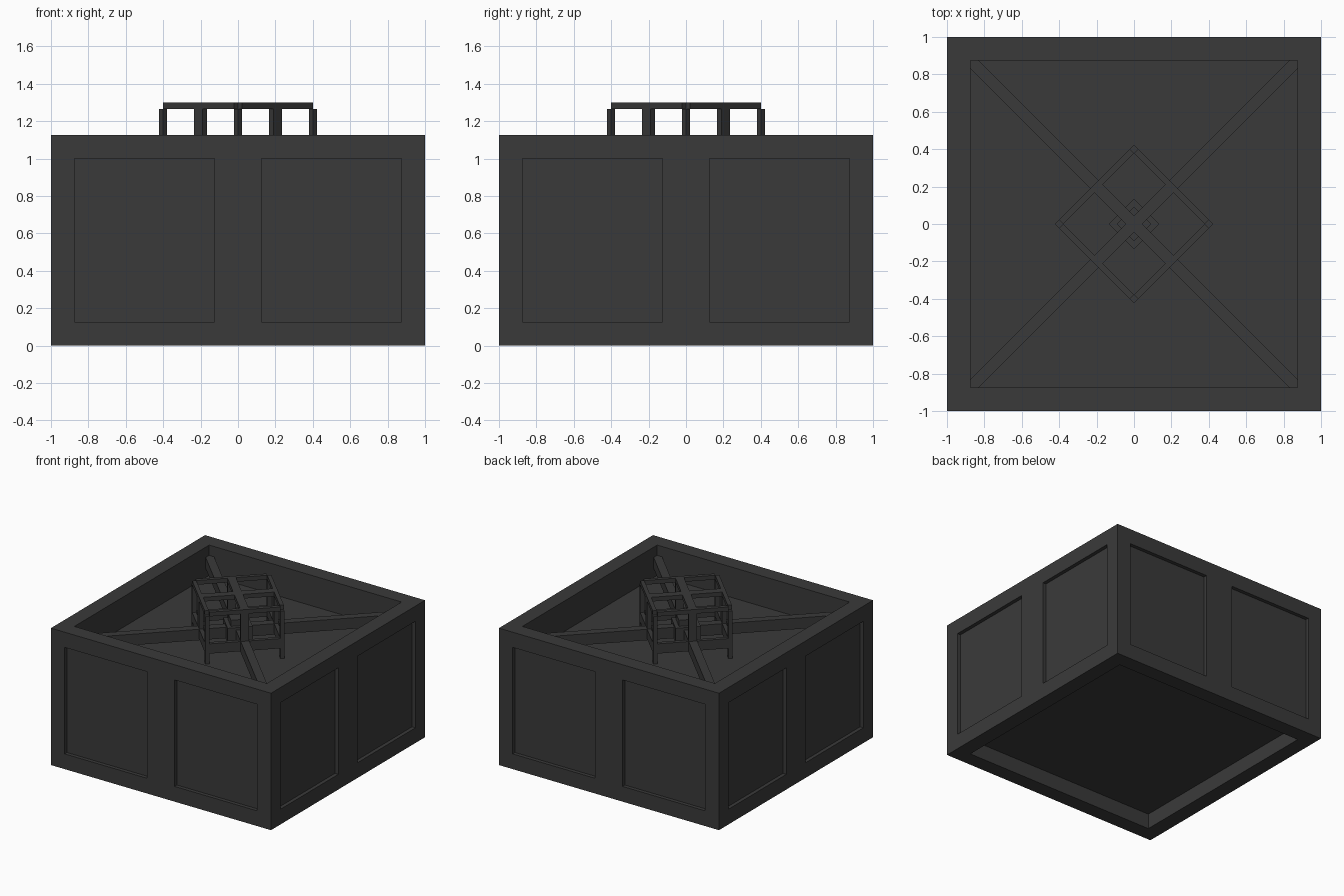
import bpy, bmesh, math
from mathutils import Matrix, Vector

if "Cube" in bpy.data.objects:
    bpy.data.objects.remove(bpy.data.objects["Cube"])

iron = bpy.data.materials.new("charcoal_iron")
iron.diffuse_color = (0.042, 0.042, 0.042, 1)
iron.use_nodes = True
iron.node_tree.nodes["Principled BSDF"].inputs["Base Color"].default_value = iron.diffuse_color


def make(name, boxes, turn=0.0):
    """One object from boxes (x0, x1, y0, y1, z0, z1), turned about z."""
    bm = bmesh.new()
    for x0, x1, y0, y1, z0, z1 in boxes:
        size = Matrix.Diagonal((x1 - x0, y1 - y0, z1 - z0, 1))
        mid = Matrix.Translation(((x0 + x1) / 2, (y0 + y1) / 2, (z0 + z1) / 2))
        bmesh.ops.create_cube(bm, size=1, matrix=mid @ size)
    bmesh.ops.rotate(bm, verts=bm.verts, cent=Vector((0, 0, 0)),
                     matrix=Matrix.Rotation(turn, 3, 'Z'))
    mesh = bpy.data.meshes.new(name)
    bm.to_mesh(mesh)
    bm.free()
    mesh.materials.append(iron)
    ob = bpy.data.objects.new(name, mesh)
    bpy.context.collection.objects.link(ob)
    return ob


def around(box):
    """Repeat a box four times about z in quarter turns."""
    x0, x1, y0, y1, z0, z1 = box
    return [box, (-y1, -y0, x0, x1, z0, z1),
            (-x1, -x0, -y1, -y0, z0, z1), (y0, y1, -x1, -x0, z0, z1)]


# Housing: solid block with top tray, underside hollow and side panels cut in
H = 1.125
housing = make("housing", [(-1, 1, -1, 1, 0, H)])
cuts = [(-.875, .875, -.875, .875, .875, 1.3),
        (-.875, .875, -.875, .875, -.2, .125)]
for x in (-.875, .125):
    cuts += around((x, x + .75, -1.2, -.97, .125, 1.0))
cutter = make("recess_cutter", cuts)
cutter.hide_render = True
mod = housing.modifiers.new("recesses", 'BOOLEAN')
mod.operation = 'DIFFERENCE'
mod.solver = 'EXACT'
mod.object = cutter
deps = bpy.context.evaluated_depsgraph_get()
cut_mesh = bpy.data.meshes.new_from_object(housing.evaluated_get(deps))
housing.modifiers.clear()
housing.data = cut_mesh
bpy.data.objects.remove(cutter)

# Everything in the tray is turned 45 degrees
D = math.radians(45)
OUT, INN, W = .299, .268, .032

# Diagonal support beams crossing the tray
make("support_beams", [(-1.25, 1.25, -W, W, .95, 1.04),
                       (-W, W, -1.25, 1.25, .95, 1.04)], D)

# Cage: corner legs, middle uprights, lower and upper rings, top cross
make("corner_legs", around((INN, OUT, INN, OUT, .875, 1.265)), D)
make("middle_uprights", around((INN, OUT, -W, W, .95, 1.265)), D)
make("lower_ring", around((INN, OUT, -INN, INN, .96, 1.04)), D)
make("upper_ring", around((INN, OUT, -INN, INN, 1.265, 1.3)), D)
make("top_cross", [(-INN, INN, -W, W, 1.265, 1.3),
                   (-W, W, -INN, INN, 1.265, 1.3)], D)

# Stepped burner in the middle
make("burner", [(-.095, .095, -.095, .095, .94, 1.06),
                (-.065, .065, -.065, .065, 1.06, 1.11)], D)
